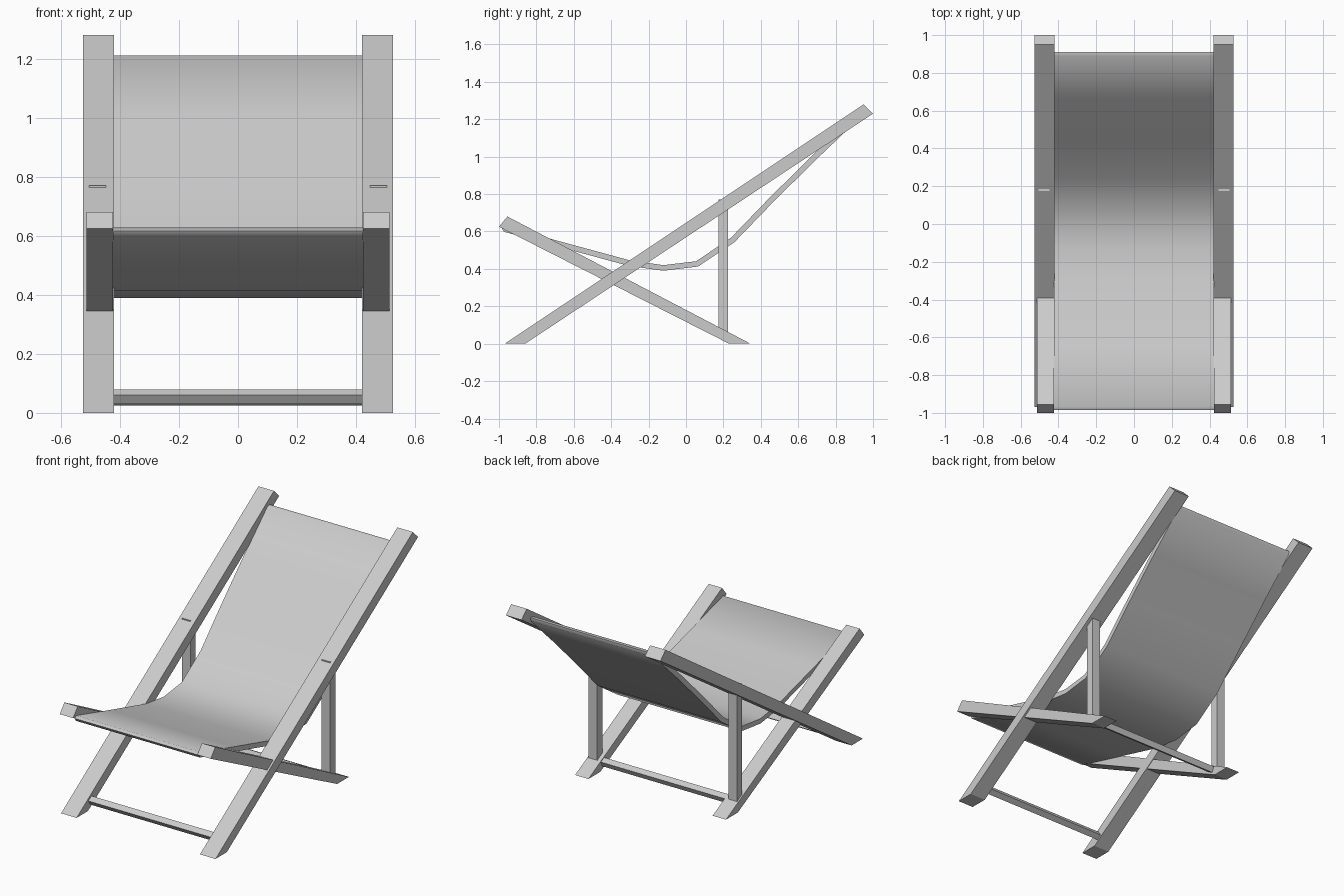
import bpy, bmesh, math
from mathutils import Vector

cube = bpy.data.objects.get("Cube")
if cube:
    bpy.data.objects.remove(cube, do_unlink=True)

GREY = (0.6, 0.6, 0.6, 1.0)
mat = bpy.data.materials.new("pale grey")
mat.use_nodes = True
mat.diffuse_color = GREY
mat.node_tree.nodes["Principled BSDF"].inputs["Base Color"].default_value = GREY


def prism(name, profile, x0, x1):
    """Extrude a side profile of (y, z) points from x0 to x1."""
    bm = bmesh.new()
    near = [bm.verts.new((x0, y, z)) for y, z in profile]
    far = [bm.verts.new((x1, y, z)) for y, z in profile]
    bm.faces.new(near)
    bm.faces.new(far)
    n = len(profile)
    for i in range(n):
        j = (i + 1) % n
        bm.faces.new((near[i], near[j], far[j], far[i]))
    bmesh.ops.recalc_face_normals(bm, faces=bm.faces)
    mesh = bpy.data.meshes.new(name)
    bm.to_mesh(mesh)
    bm.free()
    mesh.materials.append(mat)
    obj = bpy.data.objects.new(name, mesh)
    bpy.context.collection.objects.link(obj)
    return obj


def tilted_square(y, z, size, angle):
    """Square bar section turned to follow a rail."""
    r = size / math.sqrt(2)
    turns = [angle + math.pi * (0.25 + 0.5 * k) for k in range(4)]
    return [(y + r * math.cos(a), z + r * math.sin(a)) for a in turns]


def thick_strip(path, thickness):
    """Closed profile around a path, with rounded ends."""
    pts = [Vector(p) for p in path]
    h = thickness / 2
    upper, lower = [], []
    for i, p in enumerate(pts):
        a = (p - pts[max(i - 1, 0)]).normalized()
        b = (pts[min(i + 1, len(pts) - 1)] - p).normalized()
        t = (a + b).normalized()
        normal = Vector((-t.y, t.x))
        upper.append(p + normal * h)
        lower.append(p - normal * h)
    nose = pts[0] - (pts[1] - pts[0]).normalized() * h
    tail = pts[-1] + (pts[-1] - pts[-2]).normalized() * h
    outline = [nose] + upper + [tail] + lower[::-1]
    return [tuple(p) for p in outline]


# Side frames: long back rail, seat rail and upright post
BACK_RAIL = [(-0.97, 0), (-0.86, 0), (1.0, 1.23), (0.95, 1.28)]
SEAT_RAIL = [(-1.0, 0.625), (-0.955, 0.68), (0.345, 0), (0.23, 0)]
POST = [(0.175, 0.05), (0.225, 0.05), (0.225, 0.77), (0.175, 0.77)]
for side, s in (("left", 1), ("right", -1)):
    prism(side + "_back_rail", BACK_RAIL, s * 0.42, s * 0.526)
    prism(side + "_seat_rail", SEAT_RAIL, s * 0.423, s * 0.514)
    prism(side + "_post", POST, s * 0.447, s * 0.505)

# Crossbars near the feet
prism("front_crossbar", tilted_square(-0.83, 0.055, 0.036, math.radians(34)), -0.43, 0.43)
prism("rear_crossbar", tilted_square(0.2, 0.05, 0.036, math.radians(-27)), -0.43, 0.43)

# Fabric sling hanging between the rail ends
SLING = [(-0.97, 0.613), (-0.65, 0.525), (-0.3, 0.43), (-0.12, 0.405),
         (0.06, 0.427), (0.25, 0.555), (0.45, 0.762), (0.68, 0.99), (0.9, 1.2)]
sling = prism("fabric_sling", thick_strip(SLING, 0.03), -0.423, 0.423)
bpy.ops.object.select_all(action="DESELECT")
sling.select_set(True)
bpy.context.view_layer.objects.active = sling
bpy.ops.object.shade_smooth_by_angle(angle=math.radians(60))
